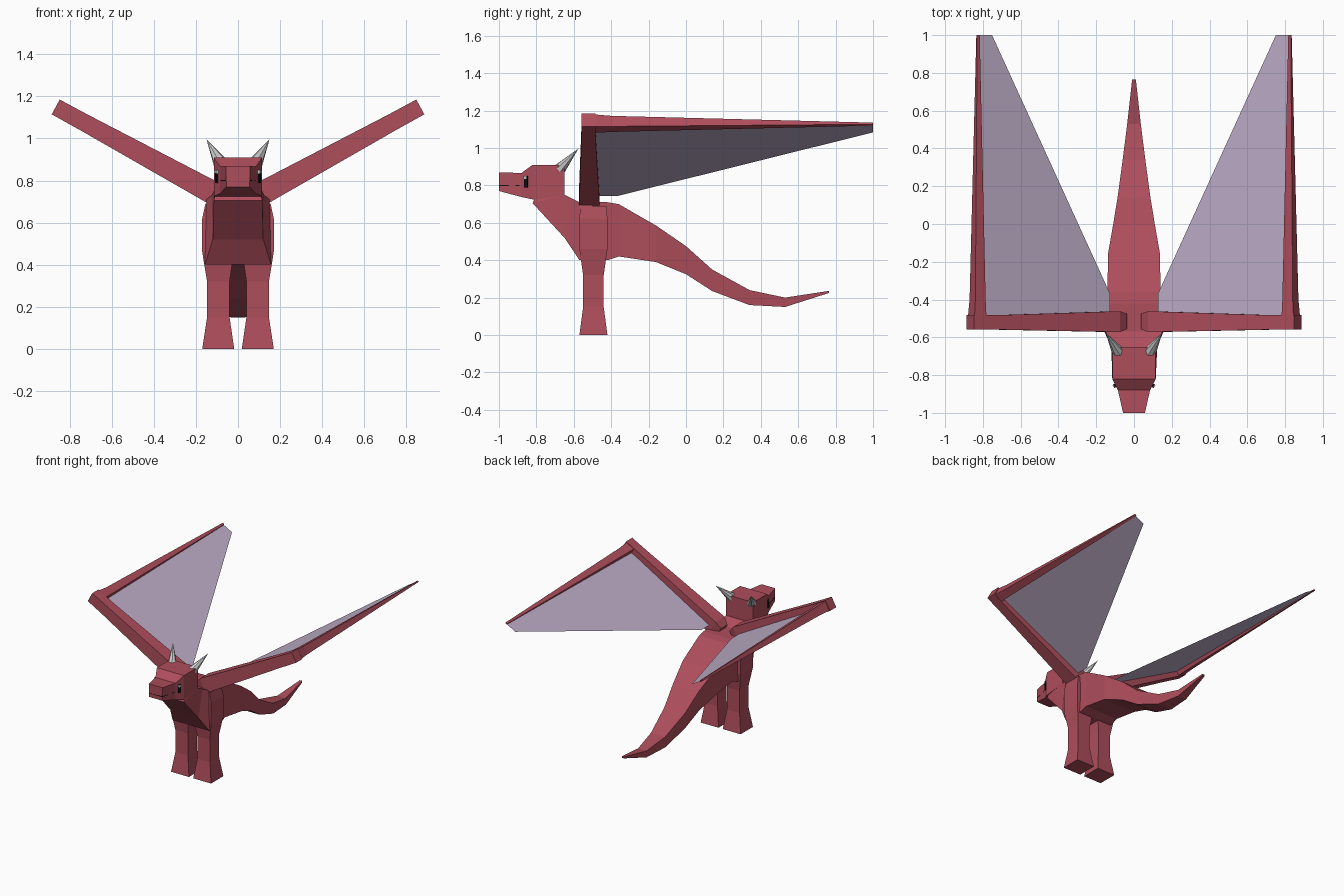
import bpy, bmesh, math
from mathutils import Vector

if "Cube" in bpy.data.objects:
    bpy.data.objects.remove(bpy.data.objects["Cube"])


def material(name, color):
    m = bpy.data.materials.new(name)
    m.diffuse_color = (*color, 1)
    m.use_nodes = True
    m.node_tree.nodes["Principled BSDF"].inputs["Base Color"].default_value = m.diffuse_color
    return m


RED = material("red_hide", (0.42, 0.075, 0.105))
LILAC = material("wing_skin", (0.52, 0.42, 0.58))
BLACK = material("black", (0.005, 0.005, 0.005))
WHITE = material("white", (0.9, 0.9, 0.9))


def finish(name, bm, mat=None):
    bmesh.ops.recalc_face_normals(bm, faces=bm.faces)
    me = bpy.data.meshes.new(name)
    bm.to_mesh(me)
    bm.free()
    ob = bpy.data.objects.new(name, me)
    bpy.context.collection.objects.link(ob)
    if mat:
        me.materials.append(mat)
    return ob


def loft(name, rings, mat, side=1):
    """Skin a series of four-point rings, capping both ends."""
    bm = bmesh.new()
    vs = [[bm.verts.new((x * side, y, z)) for x, y, z in r] for r in rings]
    for a, b in zip(vs, vs[1:]):
        for i in range(4):
            j = (i + 1) % 4
            bm.faces.new((a[i], a[j], b[j], b[i]))
    bm.faces.new(vs[0])
    bm.faces.new(vs[-1])
    return finish(name, bm, mat)


def band(yb, zb, wb, yt, zt, wt):
    """Symmetric ring from its lower and upper edge."""
    return [(-wb, yb, zb), (wb, yb, zb), (wt, yt, zt), (-wt, yt, zt)]


# Neck, torso and tail
loft("body", [band(*r) for r in (
    (-.80, .75, .105, -.66, .80, .105), (-.82, .705, .115, -.65, .75, .115),
    (-.65, .52, .12, -.61, .73, .125), (-.57, .40, .157, -.57, .71, .15),
    (-.42, .40, .145, -.42, .71, .142), (-.36, .42, .14, -.36, .70, .14),
    (-.16, .39, .138, -.16, .585, .138), (0, .325, .11, 0, .475, .11),
    (.14, .235, .087, .14, .35, .087), (.34, .16, .06, .34, .24, .06),
    (.53, .15, .036, .53, .20, .036), (.765, .225, .01, .765, .236, .01))], RED)

# Head with snout
loft("head", [band(*r) for r in (
    (-.65, .745, .115, -.65, .91, .115), (-.82, .725, .115, -.82, .91, .115),
    (-.88, .738, .085, -.88, .866, .085), (-1, .77, .055, -1, .87, .058))], RED)
# Mouth line
loft("mouth", [band(*r) for r in (
    (-.89, .797, .083, -.89, .803, .083), (-1, .797, .057, -1, .803, .057))], BLACK)


def wing_point(u, y, n):
    """Point in the tilted wing plane: u outward, n off the plane."""
    c, s = .878, .479
    return (u * c - n * s, y, .677 + u * s + n * c)


for side, label in ((1, "right"), (-1, "left")):
    # Leg
    loft(label + "_leg", [[(a, y0, z), (b, y0, z), (b, y1, z), (a, y1, z)]
         for z, a, b, y0, y1 in (
            (0, .018, .17, -.57, -.42), (.15, .04, .147, -.55, -.44),
            (.32, .04, .147, -.55, -.44), (.46, .02, .17, -.57, -.42),
            (.62, .02, .17, -.57, -.42), (.69, .03, .155, -.565, -.425))], RED, side)

    # Wing arm
    loft(label + "_wing_arm", [[wing_point(u, y0, -n), wing_point(u, y1, -n),
                                wing_point(u, y1, n), wing_point(u, y0, n)]
         for u, y0, y1, n in (
            (.06, -.555, -.475, .035), (.115, -.572, -.462, .056),
            (.84, -.559, -.483, .041), (.987, -.558, -.483, .04))], RED, side)

    # Wing finger
    loft(label + "_wing_finger", [[wing_point(a, y, -n), wing_point(b, y, -n),
                                   wing_point(b, y, n), wing_point(a, y, n)]
         for y, a, b, n in (
            (-.558, .908, .987, .04), (-.40, .912, .974, .032),
            (1, .933, .948, .005))], RED, side)

    # Wing membrane
    bm = bmesh.new()
    bm.faces.new([bm.verts.new((side * p[0], p[1], p[2])) for p in (
        wing_point(u, y, -.003) for u, y in (
            (.142, -.48), (.142, -.37), (.854, 1), (.94, 1), (.935, -.49)))])
    if bm.faces[:][0].calc_area() > 0:
        finish(label + "_wing_membrane", bm, LILAC)

    # Horn
    base, tip = Vector((side * .07, -.70, .86)), Vector((side * .15, -.575, .997))
    bm = bmesh.new()
    bmesh.ops.create_cone(bm, cap_ends=True, segments=8, radius1=.042,
                          radius2=0, depth=(tip - base).length)
    horn = finish(label + "_horn", bm)
    horn.location = (base + tip) / 2
    horn.rotation_euler = (tip - base).to_track_quat("Z", "Y").to_euler()

    # Eye and its highlight, lying on the slanted cheek
    for name, z, h, out, mat in (("eye", .82, .062, 0, BLACK),
                                 ("eye_glint", .842, .016, .003, WHITE)):
        bm = bmesh.new()
        bmesh.ops.create_cube(bm, size=1)
        bmesh.ops.scale(bm, vec=(.016, .018, h), verts=bm.verts)
        ob = finish(label + "_" + name, bm, mat)
        ob.location = (side * (.099 + out), -.854 - out, z)
        ob.rotation_euler.z = side * math.radians(-30)
